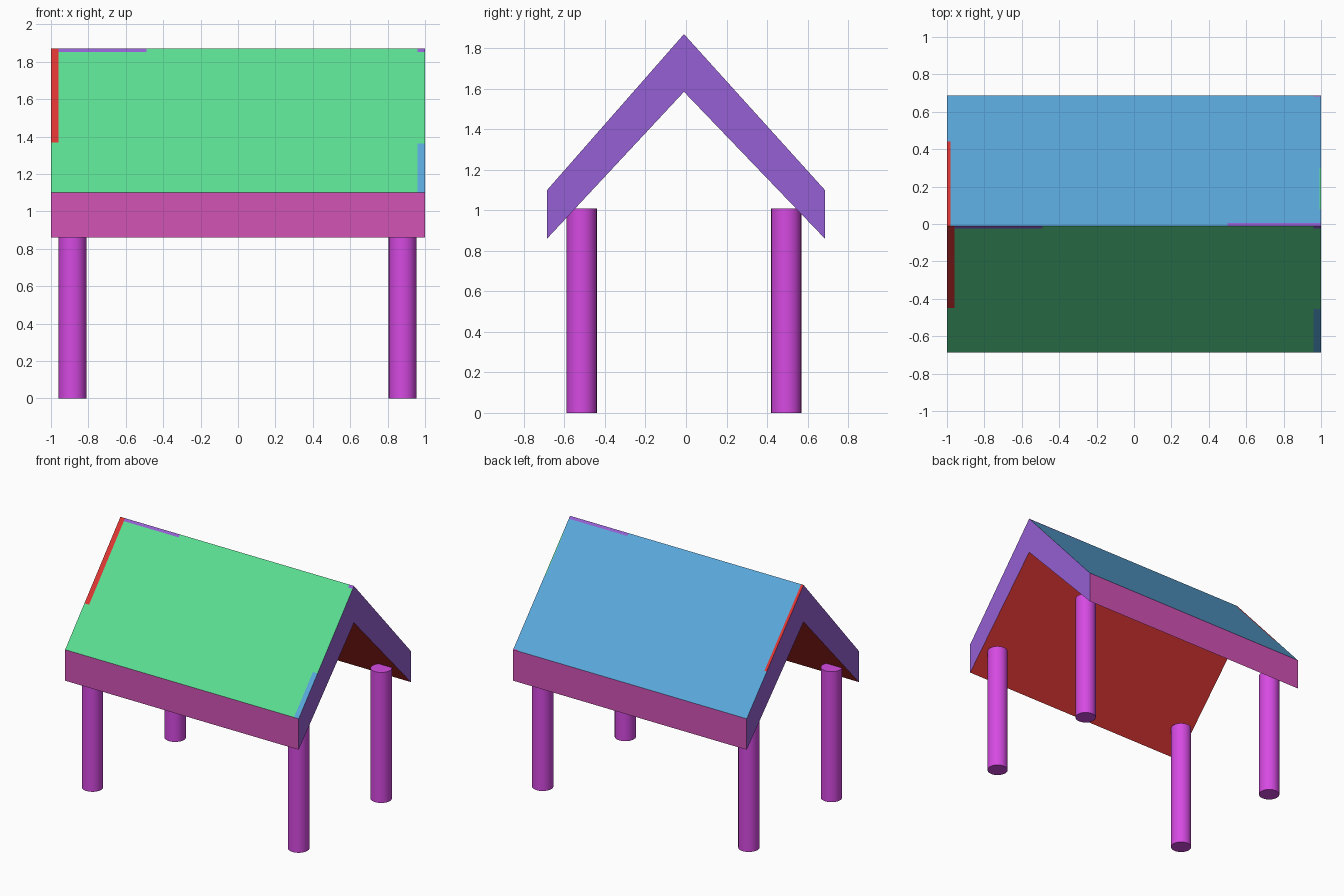
import bpy, bmesh
from mathutils import Vector

if "Cube" in bpy.data.objects:
    bpy.data.objects.remove(bpy.data.objects["Cube"])


def material(name, rgb):
    def lin(c):
        c /= 255
        return c / 12.92 if c <= 0.04045 else ((c + 0.055) / 1.055) ** 2.4
    m = bpy.data.materials.new(name)
    m.diffuse_color = (*[lin(c) for c in rgb], 1)
    m.use_nodes = True
    m.node_tree.nodes["Principled BSDF"].inputs["Base Color"].default_value = m.diffuse_color
    return m


GREEN, BLUE, PINK, PURPLE, RED = range(5)
roof_mats = [material("green", (92, 223, 147)), material("blue", (90, 168, 220)),
             material("pink", (209, 83, 181)), material("purple", (149, 96, 211)),
             material("red", (222, 54, 51))]
post_mat = material("magenta", (214, 74, 226))

# Roof: chevron profile in y, z extruded along x
RIDGE_Y = -0.01
profile = [(-0.686, 0.86), (RIDGE_Y, 1.585), (0.686, 0.86),
           (0.686, 1.10), (RIDGE_Y, 1.87), (-0.686, 1.10)]
bm = bmesh.new()
left = [bm.verts.new((-1, y, z)) for y, z in profile]
right = [bm.verts.new((1, y, z)) for y, z in profile]
n = len(profile)
for i in range(n):
    j = (i + 1) % n
    bm.faces.new((left[i], left[j], right[j], right[i]))
for ring in (left, right):   # gable ends as two quads each
    bm.faces.new((ring[0], ring[1], ring[4], ring[5]))
    bm.faces.new((ring[1], ring[2], ring[3], ring[4]))
bmesh.ops.recalc_face_normals(bm, faces=bm.faces)

# Painted strips on the slopes: (x0, x1, y0, y1, colour)
strips = [(-1, -0.96, -0.45, RIDGE_Y, RED),
          (-0.96, -0.49, -0.025, RIDGE_Y, PURPLE),
          (0.96, 1, -0.025, RIDGE_Y, PURPLE),
          (0.96, 1, -0.686, -0.455, BLUE),
          (-1, -0.98, RIDGE_Y, 0.44, RED),
          (0.50, 1, RIDGE_Y, 0.005, PURPLE),
          (0.993, 1, 0.08, 0.30, GREEN),
          (0.96, 1, 0.681, 0.686, PINK)]


def slope_faces(side):
    return [f for f in bm.faces if f.normal.z > 0.3 and f.normal.y * side > 0]


for x0, x1, y0, y1, _ in strips:
    side = 1 if y0 + y1 > 2 * RIDGE_Y else -1
    cuts = [((x, 0, 0), (1, 0, 0)) for x in (x0, x1)]
    cuts += [((0, y, 0), (0, 1, 0)) for y in (y0, y1)]
    for co, no in cuts:
        fs = slope_faces(side)
        geom = fs + list({e for f in fs for e in f.edges}) + list({v for f in fs for v in f.verts})
        bmesh.ops.bisect_plane(bm, geom=geom, dist=1e-5, plane_co=Vector(co), plane_no=Vector(no))
        bm.normal_update()

# Colour by direction, then by strip
for f in bm.faces:
    nx, ny, nz = f.normal
    if abs(nx) > 0.9:
        f.material_index = PURPLE
    elif nz < -0.3:
        f.material_index = RED
    elif nz < 0.3:
        f.material_index = PINK
    else:
        f.material_index = GREEN if ny < 0 else BLUE
        c = f.calc_center_median()
        for x0, x1, y0, y1, col in strips:
            if x0 < c.x < x1 and y0 < c.y < y1:
                f.material_index = col
me = bpy.data.meshes.new("roof")
bm.to_mesh(me)
bm.free()
for m in roof_mats:
    me.materials.append(m)
bpy.context.collection.objects.link(bpy.data.objects.new("roof", me))

# Four round posts
for xn, x in (("left", -0.885), ("right", 0.88)):
    for yn, y in (("front", -0.515), ("back", 0.495)):
        bpy.ops.mesh.primitive_cylinder_add(vertices=24, radius=0.075, depth=1.01,
                                            location=(x, y, 0.505))
        post = bpy.context.object
        post.name = f"{yn}_{xn}_post"
        post.data.materials.append(post_mat)
        bpy.ops.object.shade_smooth_by_angle()
